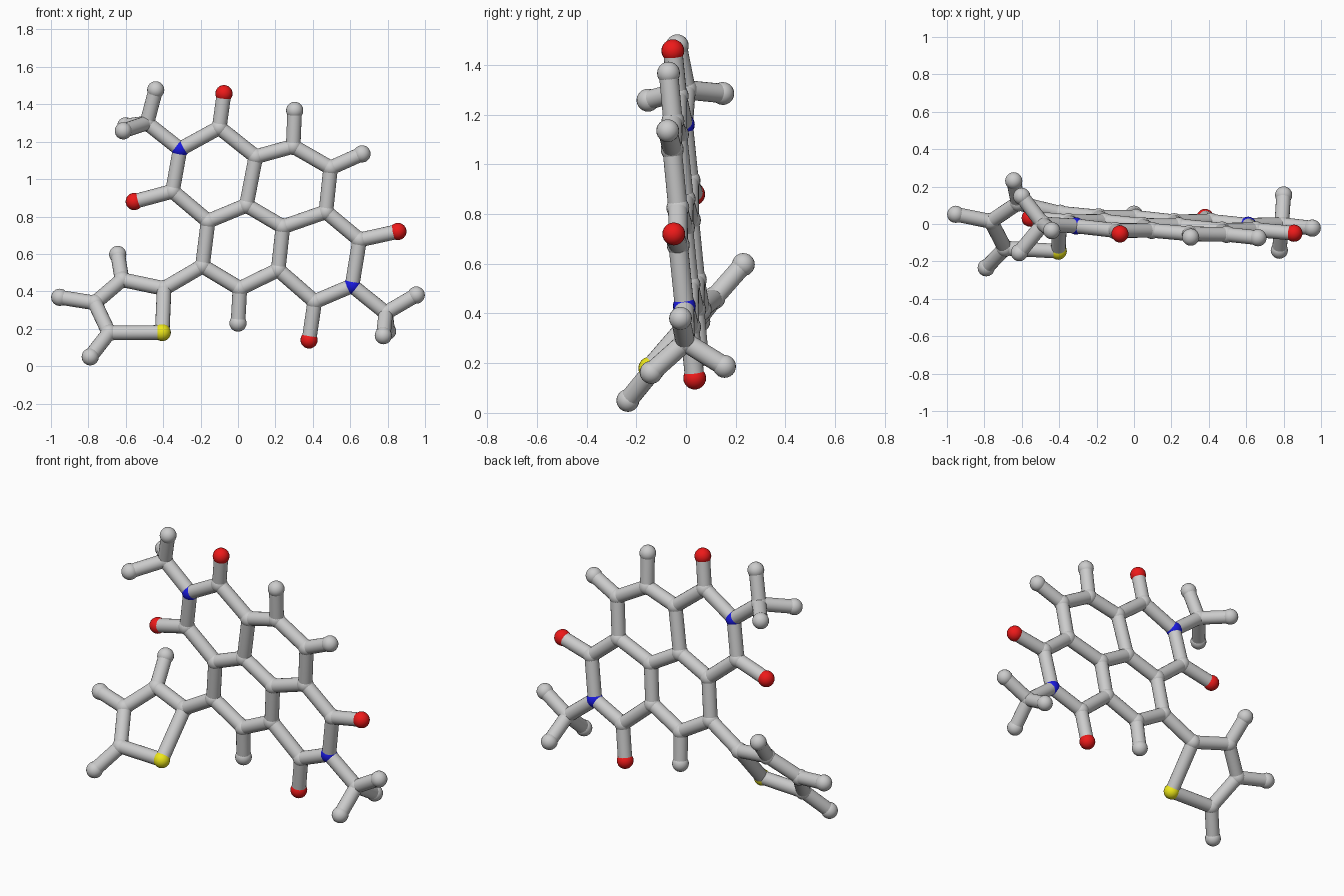
import bpy
from mathutils import Vector

if "Cube" in bpy.data.objects:
    bpy.data.objects.remove(bpy.data.objects["Cube"])

BALL, STICK = 0.046, 0.039


def material(name, rgb):
    m = bpy.data.materials.new(name)
    m.diffuse_color = (*rgb, 1)
    m.use_nodes = True
    m.node_tree.nodes["Principled BSDF"].inputs["Base Color"].default_value = m.diffuse_color
    return m


MATS = {"O": material("red", (0.85, 0.01, 0.01)),
        "N": material("blue", (0.01, 0.01, 0.75)),
        "S": material("yellow", (0.85, 0.8, 0.01))}
NAMES = {"C": "carbon", "H": "hydrogen", "O": "oxygen", "N": "nitrogen", "S": "sulfur"}


# Each flat ring system lies in its own tilted plane, so depth follows from x and z
def core_depth(x, z):
    return 0.073 - 0.067 * x - 0.09 * z


def side_ring_depth(x, z):
    return -0.327 - 0.063 * x + 0.8665 * z


core = {
    "C": [(-0.10, 1.275), (-0.35, 0.935), (0.095, 1.12), (-0.16, 0.775), (0.045, 0.86),
          (0.24, 0.745), (0.295, 1.175), (0.495, 1.06), (0.47, 0.825), (0.65, 0.675),
          (0.41, 0.345), (0.215, 0.515), (0.01, 0.415), (-0.19, 0.535)],
    "N": [(-0.31, 1.16), (0.61, 0.43)],
    "O": [(-0.075, 1.457), (-0.555, 0.88), (0.855, 0.72), (0.38, 0.14)],
    "H": [(0.303, 1.367), (0.663, 1.135), (0, 0.23)],
}
side_ring = {
    "C": [(-0.395, 0.415), (-0.62, 0.462), (-0.765, 0.338), (-0.69, 0.178)],
    "S": [(-0.405, 0.18)],
    "H": [(-0.643, 0.597), (-0.953, 0.368), (-0.79, 0.05)],
}
# Methyl groups stick out of the plane
methyls = {
    "C": [(-0.487, 0.0, 1.30), (0.79, -0.003, 0.285)],
    "H": [(-0.44, -0.035, 1.477), (-0.613, -0.153, 1.258), (-0.60, 0.148, 1.285),
          (0.953, -0.022, 0.38), (0.777, -0.14, 0.163), (0.80, 0.155, 0.187)],
}

atoms = []
for group, depth in ((core, core_depth), (side_ring, side_ring_depth)):
    for e, pts in group.items():
        atoms += [(e, Vector((x, depth(x, z), z))) for x, z in pts]
for e, pts in methyls.items():
    atoms += [(e, Vector(p)) for p in pts]


def finish(name):
    o = bpy.context.object
    o.name = name
    bpy.ops.object.shade_smooth_by_angle()
    return o


# Atom balls
for e, p in atoms:
    bpy.ops.mesh.primitive_uv_sphere_add(segments=20, ring_count=12, radius=BALL, location=p)
    ball = finish(NAMES[e] + "_atom")
    if e in MATS:
        ball.data.materials.append(MATS[e])

# Bond rods between every pair of close neighbours
for i, (e1, a) in enumerate(atoms):
    for e2, b in atoms[i + 1:]:
        d = b - a
        reach = 0.33 if "S" in (e1, e2) else 0.275
        if d.length < reach:
            bpy.ops.mesh.primitive_cylinder_add(
                vertices=20, radius=STICK, depth=d.length, location=(a + b) / 2,
                rotation=d.to_track_quat("Z", "Y").to_euler())
            finish("bond_rod")
